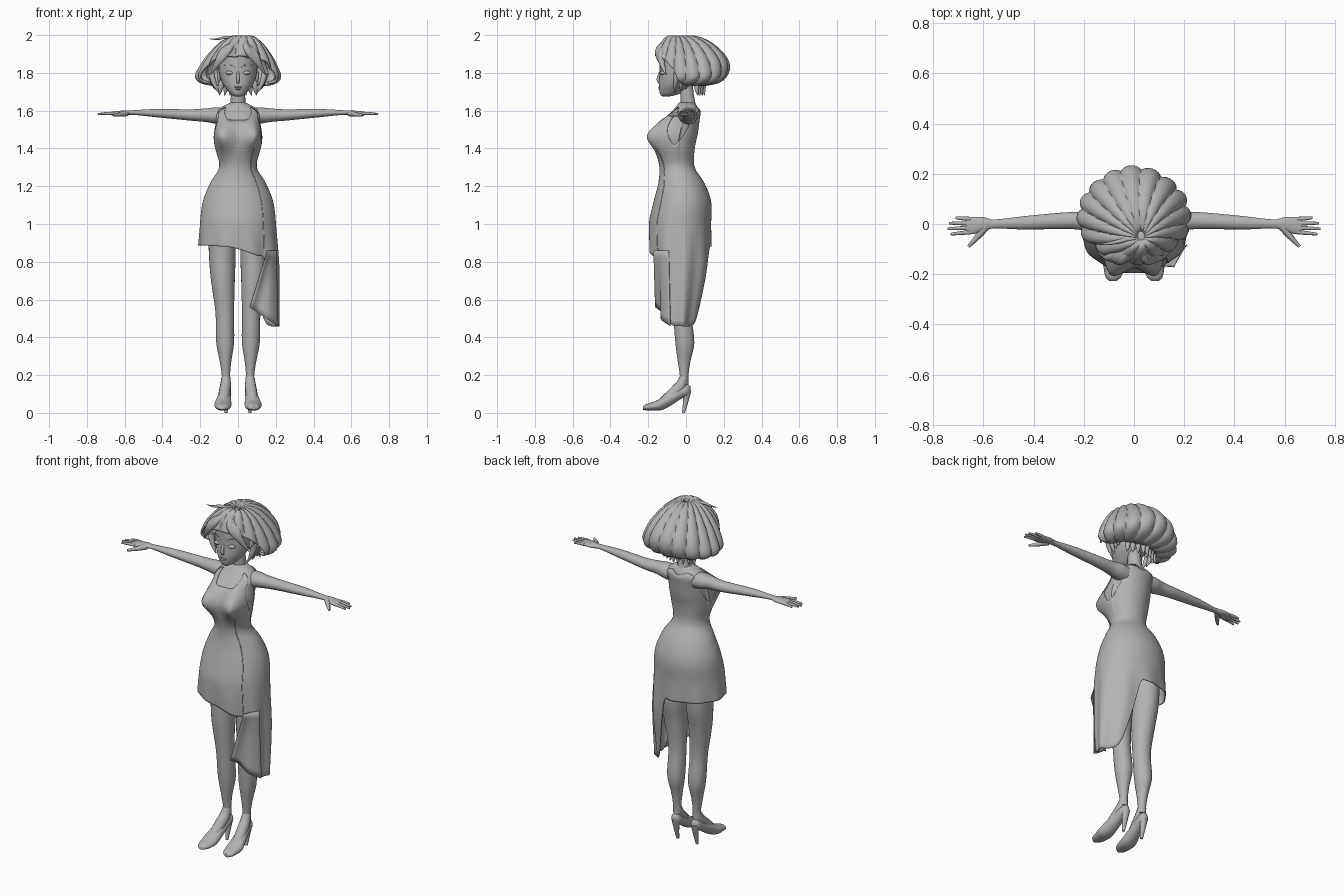
import bpy, bmesh, math
from mathutils import Vector

if "Cube" in bpy.data.objects:
    bpy.data.objects.remove(bpy.data.objects["Cube"])

grey = bpy.data.materials.new("plain grey")
grey.use_nodes = True
colour = (.45, .45, .45, 1)
grey.diffuse_color = colour
grey.node_tree.nodes["Principled BSDF"].inputs["Base Color"].default_value = colour


def sample(table, key):
    """Smooth interpolation of rows (key, values...) at a key."""
    last = len(table) - 1
    key = min(max(key, table[0][0]), table[last][0])
    i = next(k for k in range(last) if key <= table[k + 1][0])
    start, end = table[i], table[i + 1]
    before, after = table[max(i - 1, 0)], table[min(i + 2, last)]
    span = end[0] - start[0]
    u = (key - start[0]) / span
    ease = u * u * (3 - 2 * u)
    values = []
    for c in range(1, len(start)):
        slope_in = (end[c] - before[c]) / (end[0] - before[0]) * span
        slope_out = (after[c] - start[c]) / (after[0] - start[0]) * span
        bend = u * (1 - u) * ((1 - u) * slope_in - u * slope_out)
        values.append(start[c] + ease * (end[c] - start[c]) + bend)
    return values


def from_front(degrees):
    """Angle away from the front, the same on both sides."""
    return abs((degrees - 90) % 360 - 180)


def finish(name, mesh, thickness=0):
    mesh.shade_smooth()
    mesh.set_sharp_from_angle(angle=math.radians(50))
    mesh.materials.clear()
    mesh.materials.append(grey)
    part = bpy.data.objects.new(name, mesh)
    bpy.context.collection.objects.link(part)
    if thickness:
        part.modifiers.new("Thickness", "SOLIDIFY").thickness = thickness


def skin(name, rows, closed=True, caps=True, thickness=0):
    """Join rows of points into a surface."""
    bm = bmesh.new()
    grid = [[bm.verts.new(point) for point in row] for row in rows]
    count = len(grid[0])
    for row, following in zip(grid, grid[1:]):
        for j in range(count if closed else count - 1):
            k = (j + 1) % count
            bm.faces.new((row[j], row[k], following[k], following[j]))
    if caps:
        bm.faces.new(grid[0])
        bm.faces.new(grid[-1])
    bmesh.ops.recalc_face_normals(bm, faces=bm.faces)
    mesh = bpy.data.meshes.new(name)
    bm.to_mesh(mesh)
    bm.free()
    finish(name, mesh, thickness)


def loft(name, table, axis, side=1, count=28, steps=4):
    """Ellipses along an axis; rows are key, two centres, two radii."""
    keys = [start[0] + (end[0] - start[0]) * k / steps
            for start, end in zip(table, table[1:]) for k in range(steps)]
    rows = []
    for key in keys + [table[-1][0]]:
        centre_a, centre_b, radius_a, radius_b = sample(table, key)
        row = []
        for j in range(count):
            turn = math.tau * j / count
            point = [centre_a + radius_a * math.cos(turn), centre_b + radius_b * math.sin(turn)]
            point.insert(axis, key)
            row.append((point[0] * side, point[1], point[2]))
        rows.append(row)
    skin(name, rows)


def strand(name, points, radii, size, side=1):
    """Tapered tube through a few points."""
    curve = bpy.data.curves.new(name, "CURVE")
    curve.dimensions = "3D"
    curve.bevel_depth, curve.bevel_resolution, curve.use_fill_caps = size, 3, True
    spline = curve.splines.new("NURBS")
    spline.points.add(len(points) - 1)
    spline.use_endpoint_u, spline.order_u = True, min(3, len(points))
    for knot, point, radius in zip(spline.points, points, radii):
        knot.co, knot.radius = (point[0] * side, point[1], point[2], 1), radius
    helper = bpy.data.objects.new(name, curve)
    mesh = bpy.data.meshes.new_from_object(helper)
    bpy.data.objects.remove(helper)
    finish(name, mesh)


def blob(name, centre, scale):
    bpy.ops.mesh.primitive_uv_sphere_add(segments=24, ring_count=14, location=centre)
    part = bpy.context.object
    part.name, part.scale = name, scale
    part.data.shade_smooth()
    part.data.materials.append(grey)


# Torso outline: height, half width, front, back
outline = [(.46, .21, -.13, .06), (.75, .21, -.18, .12), (1, .195, -.19, .127), (1.12, .18, -.165, .127),
           (1.22, .14, -.14, .09), (1.3, .094, -.135, .04), (1.4, .11, -.155, .04), (1.47, .115, -.155, .055),
           (1.55, .112, -.12, .066), (1.6, .115, -.07, .07), (1.645, .036, -.035, .045)]


def figure(degrees, z, offset=0):
    turn = math.radians(degrees)
    half, front, back = sample(outline, z)
    pleat = .006 * math.sin(9 * turn) * min(max((1 - z) * 5, 0), 1)
    grow = offset + pleat
    x = (half + grow) * math.cos(turn)
    y = (front + back) / 2 + ((back - front) / 2 + grow) * math.sin(turn)
    facing = min(1, .2 - math.sin(turn))
    if facing > 0:
        bust = math.exp(-((abs(x) - .07) / .055)**2 - ((z - 1.468) / .072)**2)
        y -= .062 * bust * facing
        x += math.copysign(.024 * bust, x)
    return (x, y, z)


angles = range(0, 360, 3)
skin("torso", [[figure(d, 1.15 + k * .0206) for d in angles] for k in range(25)])

# Dress: neckline and armholes by angle from the front, slanted hem by angle round the body
top = [(0, 1.55), (27, 1.56), (39, 1.61), (52, 1.61), (70, 1.49), (90, 1.42), (118, 1.5), (136, 1.61), (180, 1.6)]
hem = [(0, .46), (35, .46), (52, .5), (64, .68), (74, .86), (84, .88), (250, .88),
       (300, .83), (314, .8), (322, .6), (332, .48), (360, .46)]
waist, half_rows = 1.1, 22
rows = []
for k in range(2 * half_rows + 1):
    part, row = k / half_rows - 1, []
    for d in angles:
        end = sample(top, from_front(d))[0] if part < 0 else sample(hem, d)[0]
        row.append(figure(d, waist + (end - waist) * abs(part), .006))
    rows.append(row)
skin("dress", rows, caps=False, thickness=.005)
strand("dress_seam", [figure(312, 1.4 - k * .03, .006) for k in range(20)], [1] * 20, .0025)

# Folded front corner of the long side of the skirt
upper = Vector((.155, -.17, .86)), Vector((.2, -.09, .86))
lower = Vector((.06, -.16, .56)), Vector((.21, -.09, .46))
rows = []
for k in range(11):
    front, back = (u.lerp(v, k / 10) for u, v in zip(upper, lower))
    wave = Vector((0, .0014 * k, 0))
    rows.append([front.lerp(back, j / 10) + wave * math.sin(j * .7) for j in range(11)])
skin("skirt_fold", rows, closed=False, caps=False, thickness=.005)

# Neck and head
strand("neck", [(0, .02, 1.58), (0, .005, 1.66), (0, 0, 1.76)], [1.3, 1, 1], .036)
loft("head", [(1.674, 0, -.108, .014, .014), (1.685, 0, -.09, .035, .045), (1.705, 0, -.075, .054, .066),
              (1.74, 0, -.053, .08, .09), (1.8, 0, -.03, .1, .11), (1.87, 0, -.02, .1, .12),
              (1.92, 0, -.02, .085, .11), (1.97, 0, -.01, .02, .03)], 2)
strand("nose", [(0, -.133, 1.81), (0, -.158, 1.76), (0, -.138, 1.75)], [.5, 1, .7], .011)
blob("upper_lip", (0, -.138, 1.724), (.022, .008, .005))
blob("lower_lip", (0, -.137, 1.715), (.018, .009, .006))

for s, side in ((1, "left"), (-1, "right")):
    # Face details
    blob(side + "_eye", (s * .043, -.122, 1.8), (.023, .017, .011))
    strand(side + "_eyebrow", [(.015, -.137, 1.83), (.04, -.134, 1.85), (.076, -.11, 1.84)], [.7, 1, .3], .003, s)
    blob(side + "_ear", (s * .1, -.015, 1.785), (.012, .02, .033))

    # Arm and hand
    loft(side + "_arm", [(.08, .01, 1.57, .05, .045), (.12, .01, 1.574, .05, .043), (.17, .01, 1.576, .04, .036),
                         (.25, .014, 1.577, .034, .03), (.43, .005, 1.587, .027, .022), (.56, 0, 1.59, .018, .012),
                         (.6, 0, 1.588, .027, .013), (.64, -.006, 1.586, .034, .012), (.67, -.006, 1.585, .03, .01)],
         0, s)
    for k, reach in enumerate((.71, .736, .742, .73)):
        y = .02 - k * .0175
        strand(f"{side}_finger_{k + 1}", [(.65, y, 1.586), (.69, y * 1.1, 1.587), (reach, y * 1.25, 1.582)],
               [1, 1, .6], .0085, s)
    strand(side + "_thumb", [(.59, -.01, 1.586), (.62, -.05, 1.58), (.66, -.09, 1.576)], [1.6, 1.3, .6], .01, s)

    # Leg
    loft(side + "_leg", [(.15, .063, -.01, .022, .022), (.2, .064, -.01, .022, .023), (.27, .066, -.01, .03, .033),
                         (.37, .068, -.006, .047, .05), (.53, .07, -.02, .049, .049), (.7, .08, -.02, .063, .066),
                         (.82, .083, -.01, .07, .08), (1.05, .087, -.01, .075, .09)], 2, s)

    # High heeled shoe with the bare instep above it
    loft(side + "_shoe", [(-.228, .084, .026, .012, .009), (-.215, .083, .029, .029, .015), (-.18, .08, .034, .04, .022),
                          (-.14, .08, .043, .045, .03), (-.1, .076, .063, .04, .036), (-.02, .066, .11, .03, .032),
                          (.01, .064, .12, .025, .03), (.024, .063, .12, .01, .02)], 1, s)
    strand(side + "_instep", [(.064, -.01, .19), (.065, -.02, .15), (.072, -.065, .105), (.08, -.125, .05)],
           [.8, 1, 1.1, 1], .029, s)
    strand(side + "_heel", [(.063, .006, .12), (.063, .004, .08), (.063, -.014, 0)], [1.3, .9, .45], .018, s)

    # Loose locks beside the face and at the nape
    for k in range(3):
        strand(f"{side}_side_lock_{k + 1}", [(.14, .025 * k - .05, 1.8), (.135, .03 * k - .055, 1.75),
               (.1 + .012 * k, .03 * k - .06, 1.695 + .01 * k)], [.9, 1, .1], .018, s)
    for k in range(4):
        x, y = .012 + .025 * k, .1 - k * .012
        strand(f"{side}_nape_lock_{k + 1}", [(x, y, 1.78), (x, y - .015, 1.72), (x * 1.15, y, 1.68)],
               [1, 1, .1], .017, s)

    # Swept fringe locks
    for k in range(4):
        strand(f"{side}_fringe_{k + 1}", [(.03 * s, -.06, 1.978), (.03 + .015 * k, -.12, 1.955 - .008 * k),
               (.06 + .014 * k, -.156 + .006 * k, 1.9 - .012 * k), (.1 + .015 * k, -.135 + .01 * k, 1.845 - .018 * k)],
               [.4, 1, 1, .15], .02, s)

# Hair: scalloped bob; rows are fraction of a lock, reach at the back, reach at the side, height
arc = [(0, 0, 0, 1.985), (.15, .32, .2, 1.998), (.35, .64, .47, 1.965), (.55, .9, .73, 1.9),
       (.7, 1, .9, 1.838), (.82, .94, 1, 1.78), (.92, .78, .88, 1.745), (1, .52, .62, 1.73)]
length = [(0, .57), (38, .62), (60, .74), (80, .97), (180, 1)]
crown, core = Vector((.03, -.055, 0)), Vector((0, .02, 1.82))
lock_columns = 192
rows = []
for k in range(1, 25):
    row = []
    for j in range(lock_columns):
        degrees = j * 360 / lock_columns
        turn = math.radians(degrees)
        t = sample(length, from_front(degrees))[0] * k / 24
        back, flank, z = sample(arc, t)
        rim = Vector((.228 * math.cos(turn), .03 + .203 * math.sin(turn), 0))
        point = crown.lerp(rim, flank + (back - flank) * math.sin(turn)**2)
        point.z = z
        ridge = abs(math.sin(8 * turn + 1.6 * t))**.6
        groove = .09 * min(1, 2 * t) * (1 - ridge)
        row.append(core + (point - core) * (1.005 - groove))
    rows.append(row)
skin("hair", rows, caps=False, thickness=.012)
blob("hair_crown", (.03, -.055, 1.972), (.04, .04, .018))
strand("stray_hair", [(.02, -.05, 1.975), (-.06, -.07, 1.995), (-.11, -.08, 1.975), (-.15, -.08, 1.98)],
       [1, .8, .5, .1], .011)
